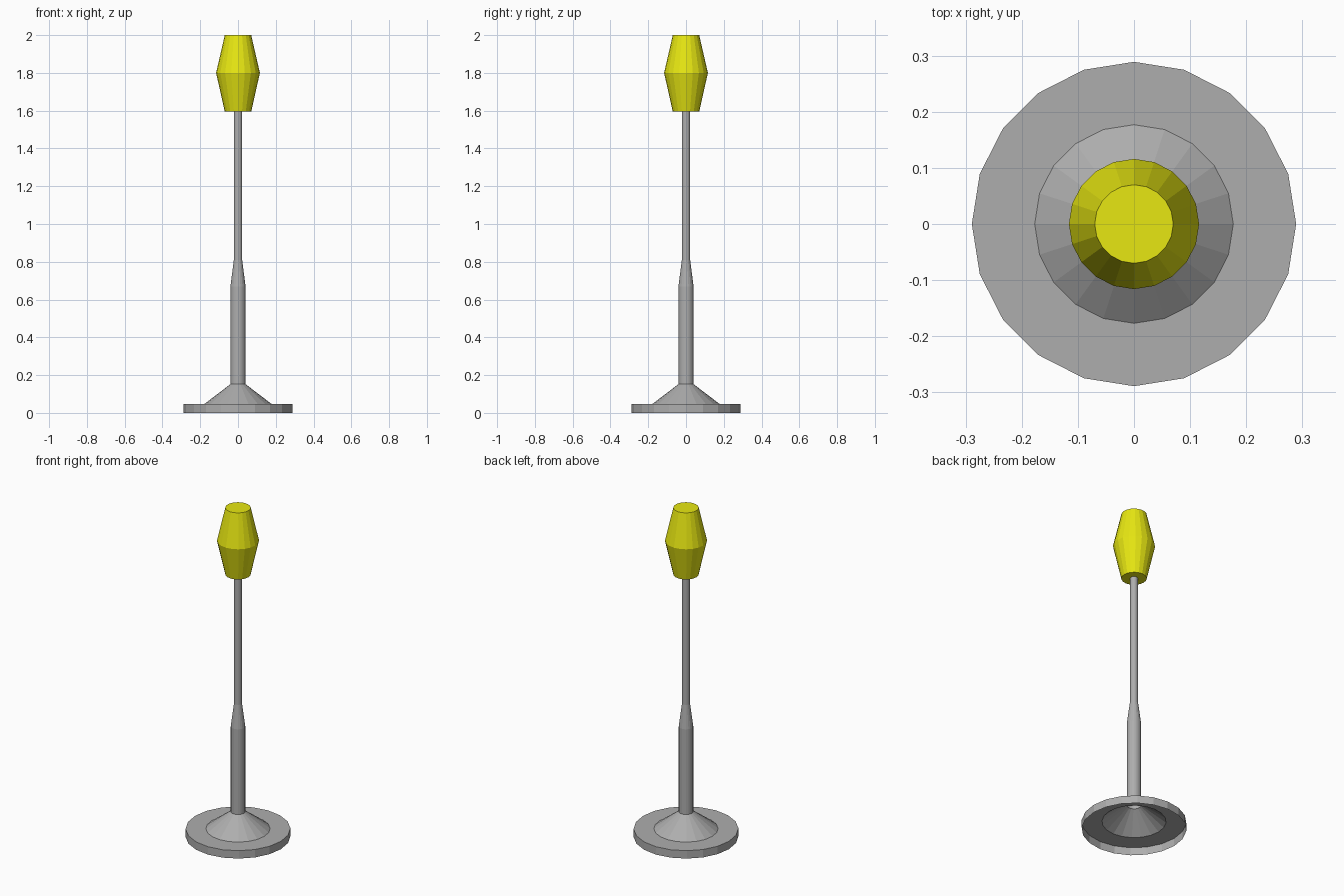
import bpy
import bmesh
from math import cos, sin, tau

cube = bpy.data.objects.get("Cube")
if cube:
    bpy.data.objects.remove(cube, do_unlink=True)

SIDES = 20


def make_material(name, color):
    mat = bpy.data.materials.new(name)
    mat.use_nodes = True
    mat.diffuse_color = color
    mat.node_tree.nodes["Principled BSDF"].inputs["Base Color"].default_value = color
    return mat


def lathe(name, profile, mat, capped=False):
    """Revolve (radius, height) points, listed bottom to top, around z."""
    bm = bmesh.new()
    rings = [[bm.verts.new((r * cos(tau * i / SIDES), r * sin(tau * i / SIDES), z))
              for i in range(SIDES)] for r, z in profile]
    for low, high in zip(rings, rings[1:]):
        for i in range(SIDES):
            j = (i + 1) % SIDES
            bm.faces.new((low[i], low[j], high[j], high[i]))
    if capped:
        bm.faces.new(rings[0][::-1])
        bm.faces.new(rings[-1])
    mesh = bpy.data.meshes.new(name)
    bm.to_mesh(mesh)
    bm.free()
    mesh.materials.append(mat)
    obj = bpy.data.objects.new(name, mesh)
    bpy.context.collection.objects.link(obj)
    return obj


grey = make_material("grey metal", (0.42, 0.42, 0.42, 1))
yellow = make_material("yellow", (0.8, 0.8, 0.006, 1))

# Hollow stand, open underneath: rim, flat ring and cone
lathe("base", [(0.289, 0), (0.289, 0.048), (0.177, 0.048), (0.04, 0.152)], grey)

# Stepped pole, open at both ends
lathe("pole", [(0.04, 0.152), (0.04, 0.67), (0.022, 0.81), (0.022, 1.6)], grey)

# Double-tapered head
lathe("head", [(0.07, 1.595), (0.116, 1.8), (0.07, 2)], yellow, capped=True)
